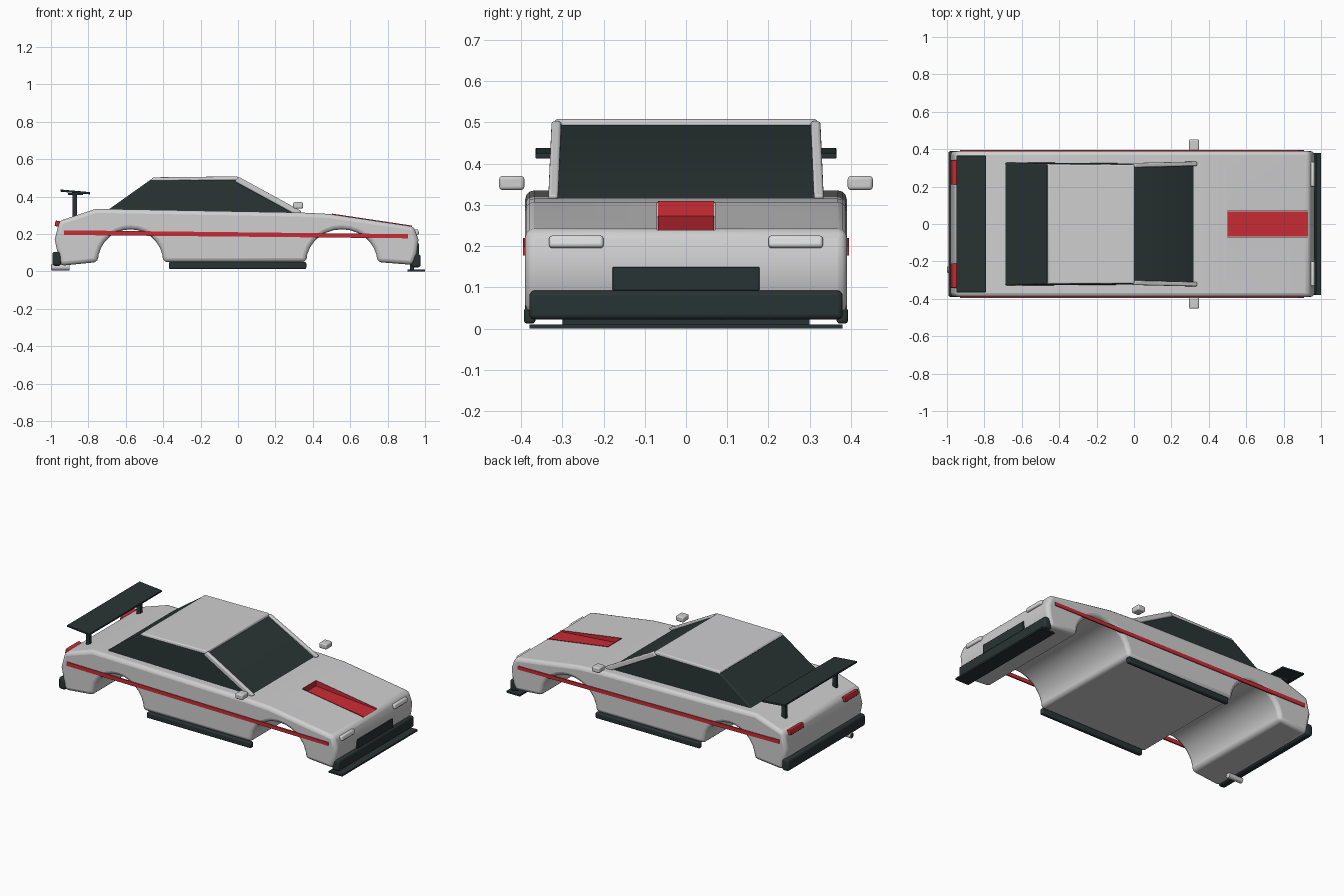
import bpy, bmesh, math
from mathutils import Matrix

if "Cube" in bpy.data.objects:
    bpy.data.objects.remove(bpy.data.objects["Cube"])


def material(name, rgb):
    m = bpy.data.materials.new(name)
    m.diffuse_color = (*rgb, 1)
    m.use_nodes = True
    m.node_tree.nodes["Principled BSDF"].inputs["Base Color"].default_value = m.diffuse_color
    return m


PAINT = material("light_grey_paint", (0.62, 0.62, 0.63))
DARK = material("dark_trim", (0.022, 0.033, 0.033))
RED = material("red_accent", (0.60, 0.025, 0.035))
LAMP = material("pale_lamp", (0.72, 0.72, 0.73))


def finish(name, bm, mat, bevel=0.0, segments=3):
    bmesh.ops.recalc_face_normals(bm, faces=bm.faces)
    mesh = bpy.data.meshes.new(name)
    bm.to_mesh(mesh)
    bm.free()
    ob = bpy.data.objects.new(name, mesh)
    bpy.context.collection.objects.link(ob)
    mesh.materials.append(mat)
    if bevel:
        mod = ob.modifiers.new("round_edges", 'BEVEL')
        mod.width, mod.segments = bevel, segments
        mod.limit_method, mod.angle_limit = 'ANGLE', math.radians(40)
        mod.use_clamp_overlap = bevel < 0.02
    bpy.ops.object.select_all(action='DESELECT')
    bpy.context.view_layer.objects.active = ob
    ob.select_set(True)
    bpy.ops.object.shade_smooth_by_angle(angle=math.radians(35))
    return ob


def box(name, x, y, z, mat, bevel=0.0, tilt=0.0):
    """Box from (min, max) ranges, tilted about the y axis."""
    bm = bmesh.new()
    bmesh.ops.create_cube(bm, size=1)
    size = [b - a for a, b in (x, y, z)]
    mid = [(a + b) / 2 for a, b in (x, y, z)]
    bm.transform(Matrix.Translation(mid) @ Matrix.Rotation(tilt, 4, 'Y')
                 @ Matrix.Diagonal((*size, 1)))
    return finish(name, bm, mat, bevel)


def extrude(name, profile, y0, y1, mat, bevel=0.0, segments=3):
    """Side profile of (x, z) points extruded across the width."""
    bm = bmesh.new()
    a = [bm.verts.new((x, y0, z)) for x, z in profile]
    b = [bm.verts.new((x, y1, z)) for x, z in profile]
    bm.faces.new(a)
    bm.faces.new(b[::-1])
    for i in range(len(a)):
        j = (i + 1) % len(a)
        bm.faces.new((a[i], b[i], b[j], a[j]))
    return finish(name, bm, mat, bevel, segments)


def loft(name, lower, upper, mat, bevel=0.0):
    """Solid between two quads of corner points."""
    bm = bmesh.new()
    a = [bm.verts.new(p) for p in lower]
    b = [bm.verts.new(p) for p in upper]
    bm.faces.new(a[::-1])
    bm.faces.new(b)
    for i in range(4):
        j = (i + 1) % 4
        bm.faces.new((a[i], a[j], b[j], b[i]))
    return finish(name, bm, mat, bevel)


def rect(x0, x1, w0, w1, z0, z1):
    return [(x0, -w0, z0), (x1, -w1, z1), (x1, w1, z1), (x0, w0, z0)]


def arch(cx, rx, z0=0.05, height=0.175, n=14):
    return [(cx - rx * math.cos(math.pi * i / n),
             z0 + height * math.sin(math.pi * i / n)) for i in range(n + 1)]


# Body shell with wheel arches running across the width
profile = ([(-0.95, 0.03)] + arch(-0.575, 0.175) + arch(0.555, 0.19)
           + [(0.935, 0.035), (0.957, 0.10), (0.965, 0.17), (0.94, 0.24),
              (0.49, 0.307), (0.33, 0.315), (-0.76, 0.335), (-0.955, 0.27),
              (-0.98, 0.17)])
body = extrude("body", profile, -0.39, 0.39, PAINT, 0.022)

# Sunken hood duct: floor rises to meet the hood at the front
duct = [(0.50, 0.27), (0.93, 0.232), (0.93, 0.26), (0.50, 0.33)]
cutter = extrude("duct_cutter", duct, -0.07, 0.07, PAINT)
cutter.hide_render = True
cutter.hide_set(True)
cut = body.modifiers.new("hood_duct", 'BOOLEAN')
cut.operation, cut.object, cut.solver = 'DIFFERENCE', cutter, 'EXACT'
bm = bmesh.new()
w = 0.068
f0, f1 = [[bm.verts.new((x, y, z)) for x, z in
           ((0.502, 0.273), (0.93, 0.236), (0.93, 0.245), (0.502, 0.309))]
          for y in (-w, w)]
bm.faces.new((f0[0], f0[1], f1[1], f1[0]))
bm.faces.new((f0[0], f1[0], f1[3], f0[3]))
bm.faces.new(f0)
bm.faces.new(f1[::-1])
finish("hood_duct_lining", bm, RED)

# Dark glasshouse, roof panel and windscreen pillars
loft("glasshouse", rect(-0.70, 0.345, 0.33, 0.322, 0.325, 0.30),
     rect(-0.465, 0.0, 0.322, 0.315, 0.492, 0.495), DARK, 0.008)
loft("roof", rect(-0.468, 0.005, 0.322, 0.320, 0.485, 0.487),
     rect(-0.455, 0.0, 0.319, 0.317, 0.503, 0.508), PAINT, 0.006)
for s in (-1, 1):
    def pillar_end(x, z, y):
        return [(x + dx, s * (y + dy), z + dz) for dx, dy, dz in
                ((-0.012, -0.012, -0.014), (-0.012, 0.012, -0.014),
                 (0.010, 0.012, 0.010), (0.010, -0.012, 0.010))]
    loft("windscreen_pillar", pillar_end(0.33, 0.312, 0.322),
         pillar_end(-0.005, 0.495, 0.314), PAINT, 0.007)

# Parts repeated on both sides
for s in (-1, 1):
    def side(a, b):
        return tuple(sorted((s * a, s * b)))
    box("wing_mirror", (0.295, 0.348), side(0.392, 0.453), (0.336, 0.37), PAINT, 0.008)
    box("headlight", (0.935, 0.966), side(0.20, 0.332), (0.194, 0.224), LAMP, 0.008, -0.25)
    box("tail_light", (-0.978, -0.95), side(0.21, 0.342), (0.24, 0.27), RED, 0.004, 0.2)
    box("side_skirt", (-0.37, 0.365), side(0.365, 0.393), (0.012, 0.05), DARK, 0.008)
    box("spoiler_post", (-0.886, -0.86), side(0.245, 0.265), (0.28, 0.422), DARK)
    box("spoiler_bracket", (-0.91, -0.83), side(0.235, 0.275), (0.408, 0.42), DARK)
    extrude("side_stripe", [(-0.93, 0.195), (0.91, 0.177), (0.91, 0.199), (-0.93, 0.220)],
            *side(0.386, 0.395), RED)

# Rear wing
box("spoiler", (-0.95, -0.79), (-0.365, 0.365), (0.419, 0.431), DARK, 0.003, 0.09)

# Bumpers, splitter and grille
box("front_bumper", (0.925, 0.976), (-0.38, 0.38), (0.022, 0.092), DARK, 0.012)
box("front_splitter", (0.905, 1.0), (-0.38, 0.38), (0.0, 0.01), DARK)
box("splitter_mount", (0.92, 0.94), (-0.30, 0.30), (0.005, 0.04), DARK)
box("grille", (0.93, 0.968), (-0.178, 0.178), (0.092, 0.149), DARK, 0.002)
box("rear_bumper", (-0.993, -0.945), (-0.39, 0.39), (0.03, 0.105), DARK, 0.014)

# Exhaust pipe with dark opening
for name, x, r, mat in (("exhaust", (-0.998, -0.90), 0.017, PAINT),
                        ("exhaust_opening", (-1.0, -0.99), 0.012, DARK)):
    bm = bmesh.new()
    bmesh.ops.create_cone(bm, cap_ends=True, segments=20, radius1=r, radius2=r,
                          depth=x[1] - x[0])
    bm.transform(Matrix.Translation(((x[0] + x[1]) / 2, -0.245, 0.022))
                 @ Matrix.Rotation(math.pi / 2, 4, 'Y'))
    finish(name, bm, mat)
